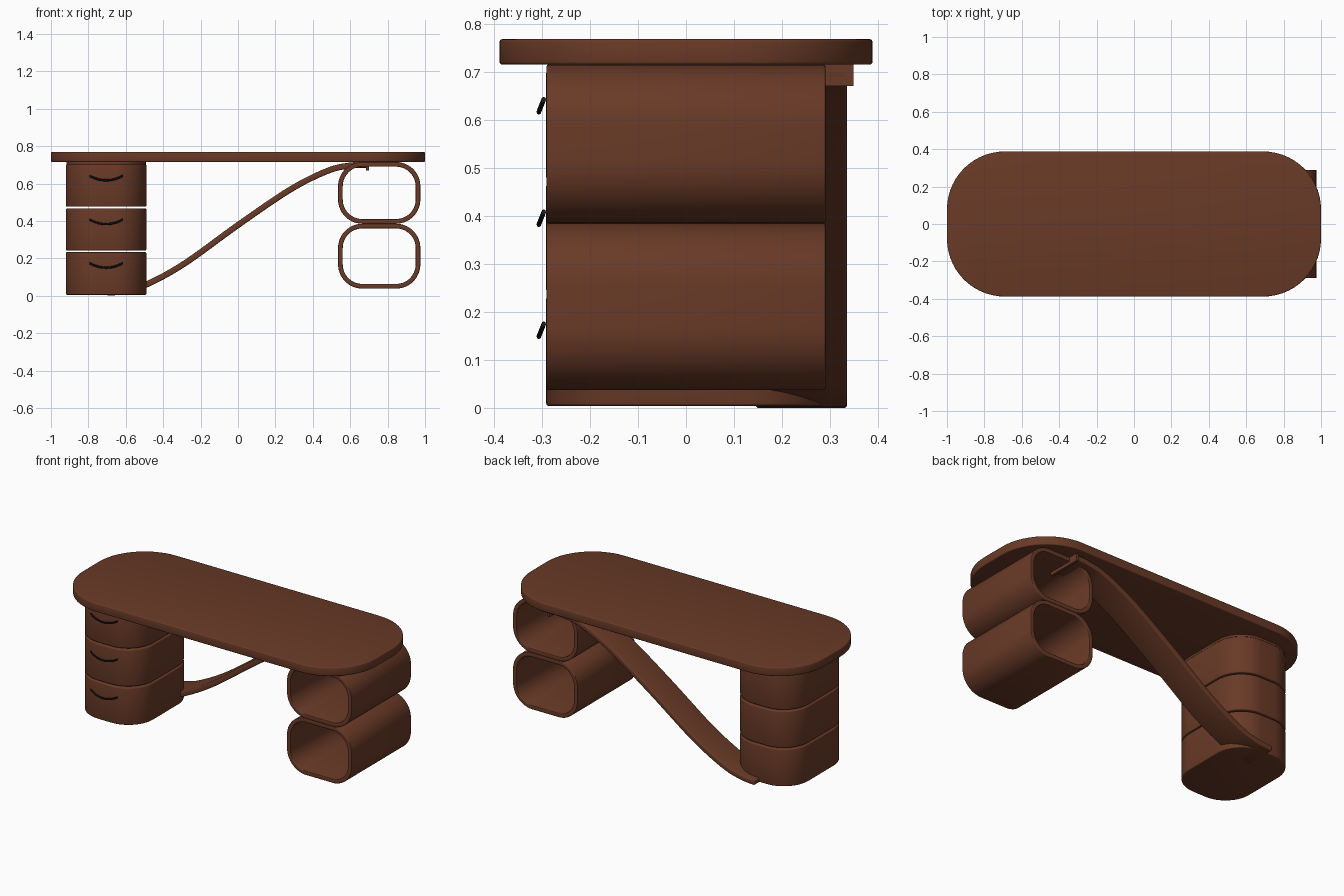
import bpy, bmesh, math
from mathutils import Vector

if "Cube" in bpy.data.objects:
    bpy.data.objects.remove(bpy.data.objects["Cube"], do_unlink=True)


def material(name, color):
    m = bpy.data.materials.new(name)
    m.use_nodes = True
    m.diffuse_color = color
    m.node_tree.nodes["Principled BSDF"].inputs["Base Color"].default_value = color
    return m


wood = material("brown wood", (0.14, 0.042, 0.02, 1))
black = material("black metal", (0.012, 0.012, 0.012, 1))


def finish(name, bm, mat, bevel=0.0):
    bmesh.ops.recalc_face_normals(bm, faces=bm.faces)
    mesh = bpy.data.meshes.new(name)
    bm.to_mesh(mesh)
    bm.free()
    obj = bpy.data.objects.new(name, mesh)
    bpy.context.collection.objects.link(obj)
    mesh.materials.append(mat)
    bpy.ops.object.select_all(action='DESELECT')
    obj.select_set(True)
    bpy.context.view_layer.objects.active = obj
    if bevel:
        mod = obj.modifiers.new("soft edges", 'BEVEL')
        mod.width = bevel
        mod.segments = 3
        mod.limit_method = 'ANGLE'
        mod.angle_limit = math.radians(40)
        bpy.ops.object.modifier_apply(modifier=mod.name)
    bpy.ops.object.shade_smooth_by_angle(angle=math.radians(35))
    return obj


def rounded_outline(w, h, r, steps=14):
    """Counter-clockwise rounded rectangle centred on the origin."""
    points = []
    for i, (sx, sy) in enumerate([(1, 1), (-1, 1), (-1, -1), (1, -1)]):
        for k in range(steps + 1):
            a = math.pi / 2 * (i + k / steps)
            points.append((sx * (w / 2 - r) + r * math.cos(a),
                           sy * (h / 2 - r) + r * math.sin(a)))
    return points


def skin(bm, rings, closed=False):
    """Join successive rings of vertices with quads."""
    pairs = list(zip(rings, rings[1:]))
    if closed:
        pairs.append((rings[-1], rings[0]))
    for a, b in pairs:
        for i in range(len(a)):
            j = (i + 1) % len(a)
            bm.faces.new((a[i], a[j], b[j], b[i]))


def slab(name, x, w, d, r, z0, z1, bevel):
    bm = bmesh.new()
    outline = rounded_outline(w, d, r)
    rings = [[bm.verts.new((x + px, py, z)) for px, py in outline] for z in (z0, z1)]
    skin(bm, rings)
    bm.faces.new(rings[0])
    bm.faces.new(rings[1])
    return finish(name, bm, wood, bevel)


def tube_shelf(name, x, w, z0, z1, half_depth, r, wall):
    """Open rounded box running front to back."""
    bm = bmesh.new()
    z, h = (z0 + z1) / 2, z1 - z0
    outer = rounded_outline(w, h, r)
    inner = rounded_outline(w - 2 * wall, h - 2 * wall, r - wall)
    rings = [[bm.verts.new((x + px, y, z + pz)) for px, pz in shape]
             for shape, y in ((outer, -half_depth), (outer, half_depth),
                              (inner, half_depth), (inner, -half_depth))]
    skin(bm, rings, closed=True)
    return finish(name, bm, wood, 0.004)


# Desk top
slab("desk_top", 0, 2.0, 0.776, 0.31, 0.715, 0.768, 0.006)

# Drawer stack with open gaps between the drawers
drawer_x = -0.705
for label, z0, z1 in (("bottom", 0.005, 0.233), ("middle", 0.242, 0.467), ("top", 0.476, 0.702)):
    slab(label + "_drawer", drawer_x, 0.43, 0.582, 0.17, z0, z1, 0.006)
slab("drawer_cap", drawer_x, 0.424, 0.576, 0.167, 0.702, 0.716, 0)

# Curved handles, tipped slightly outward
for label, z in (("bottom", 0.165), ("middle", 0.398), ("top", 0.632)):
    bm = bmesh.new()
    rings = []
    for i in range(17):
        t = i / 8 - 1
        sag = 1 - t * t
        centre = Vector((drawer_x + 0.09 * t, -0.296 - 0.01 * sag, z + 0.01 - 0.025 * sag))
        rings.append([bm.verts.new(centre + Vector((0, 0.005 * math.cos(a), 0.006 * math.sin(a))))
                      for a in (k * math.pi / 4 for k in range(8))])
    skin(bm, rings)
    bm.faces.new(rings[0])
    bm.faces.new(rings[-1])
    finish(label + "_handle", bm, black)

# Stacked open shelves
tube_shelf("lower_shelf", 0.755, 0.44, 0.038, 0.385, 0.29, 0.13, 0.025)
tube_shelf("upper_shelf", 0.755, 0.44, 0.385, 0.715, 0.29, 0.13, 0.025)


# Sweeping brace behind, from the drawer foot up to the shelf
def spline(p, t):
    """Catmull-Rom interpolation through the path points."""
    i = min(int(t), len(p) - 2)
    f = t - i
    a, b, c, d = p[max(i - 1, 0)], p[i], p[i + 1], p[min(i + 2, len(p) - 1)]
    return 0.5 * (2 * b + (c - a) * f + (2 * a - 5 * b + 4 * c - d) * f ** 2
                  + (3 * b - a - 3 * c + d) * f ** 3)


path = [Vector(p) for p in ((-0.7, 0.016), (-0.6, 0.026), (-0.48, 0.064), (-0.28, 0.176),
                            (0, 0.378), (0.28, 0.568), (0.48, 0.668), (0.6, 0.696), (0.7, 0.7))]
samples = [spline(path, k / 6) for k in range(6 * (len(path) - 1) + 1)]
bm = bmesh.new()
rings = []
for k, p in enumerate(samples):
    tangent = (samples[min(k + 1, len(samples) - 1)] - samples[max(k - 1, 0)]).normalized()
    n = Vector((-tangent.y, tangent.x)) * 0.016
    rings.append([bm.verts.new((q.x, y, q.y)) for q, y in
                  ((p - n, 0.145), (p - n, 0.335), (p + n, 0.335), (p + n, 0.145))])
skin(bm, rings)
bm.faces.new(rings[0])
bm.faces.new(rings[-1])
finish("curved_brace", bm, wood, 0.007)

# Small lip at the upper end of the brace
bm = bmesh.new()
bmesh.ops.create_cube(bm, size=1)
for v in bm.verts:
    v.co = Vector((0.692 + v.co.x * 0.016, 0.239 + v.co.y * 0.218, 0.6925 + v.co.z * 0.045))
finish("brace_lip", bm, wood)
